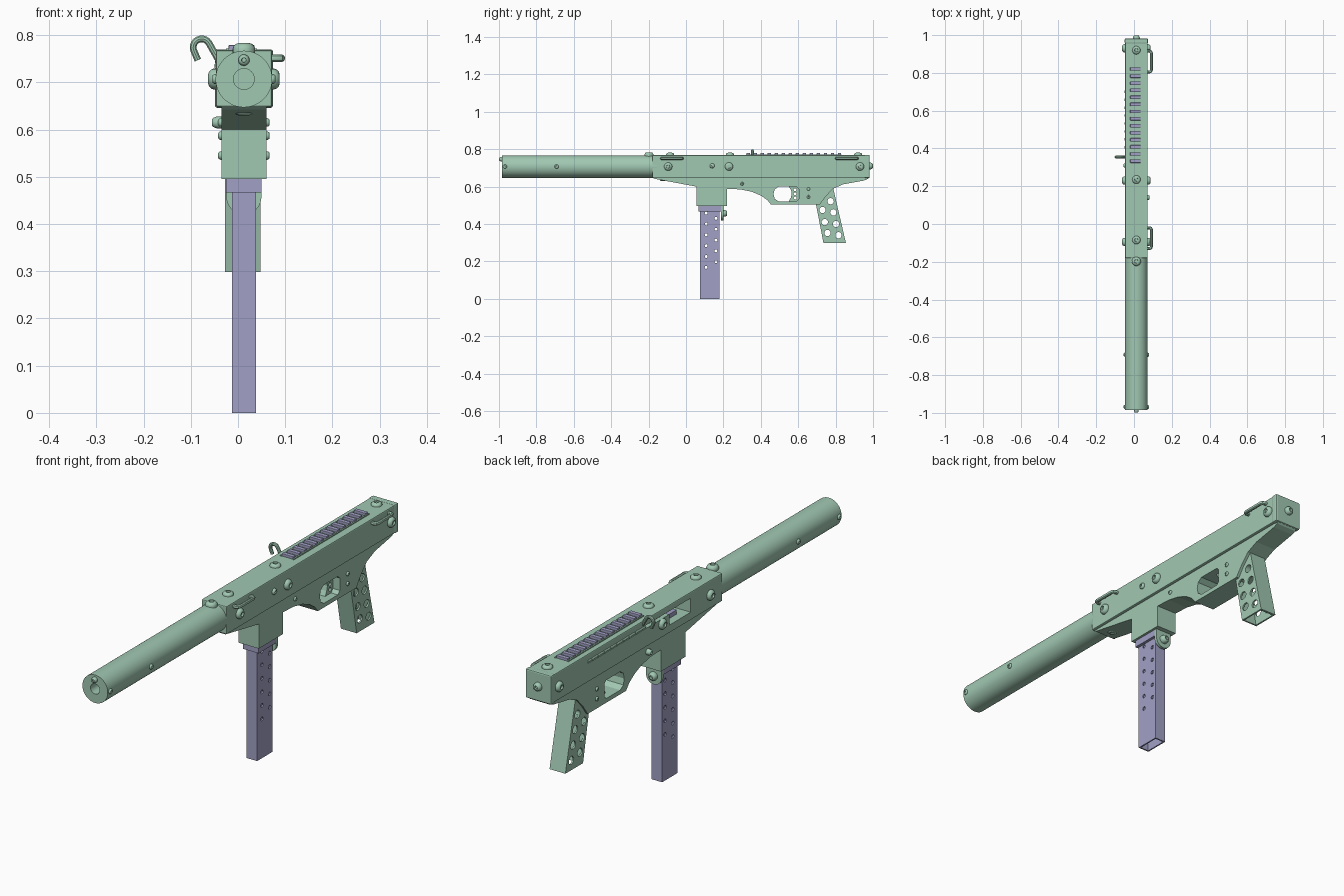
import bpy, bmesh, math
from mathutils import Vector

if "Cube" in bpy.data.objects:
    bpy.data.objects.remove(bpy.data.objects["Cube"])

CX = 0.0125   # the body axis is slightly right of centre
AZ = 0.707    # barrel axis height


def material(name, rgb):
    m = bpy.data.materials.new(name)
    lin = [((c / 255 + 0.055) / 1.055) ** 2.4 for c in rgb]
    m.diffuse_color = (*lin, 1)
    m.use_nodes = True
    m.node_tree.nodes["Principled BSDF"].inputs["Base Color"].default_value = m.diffuse_color
    return m


GREEN = material("soft green", (161, 200, 178))
PURPLE = material("soft purple", (161, 160, 197))


def make(name, bm, mat=GREEN):
    bmesh.ops.recalc_face_normals(bm, faces=bm.faces)
    me = bpy.data.meshes.new(name)
    bm.to_mesh(me)
    bm.free()
    ob = bpy.data.objects.new(name, me)
    bpy.context.collection.objects.link(ob)
    me.materials.append(mat)
    return ob


def activate(ob):
    bpy.ops.object.select_all(action='DESELECT')
    ob.select_set(True)
    bpy.context.view_layer.objects.active = ob


def smooth(ob):
    activate(ob)
    bpy.ops.object.shade_smooth_by_angle(angle=math.radians(35))
    return ob


def prism(name, pts, x0, x1, mat=GREEN):
    """Side profile in (y, z) extruded across x."""
    bm = bmesh.new()
    f = bm.faces.new([bm.verts.new((x0, y, z)) for y, z in pts])
    r = bmesh.ops.extrude_face_region(bm, geom=[f])
    bmesh.ops.translate(bm, vec=(x1 - x0, 0, 0),
                        verts=[v for v in r['geom'] if isinstance(v, bmesh.types.BMVert)])
    return make(name, bm, mat)


def box(name, x0, x1, y0, y1, z0, z1, mat=GREEN, bevel=0):
    ob = prism(name, [(y0, z0), (y1, z0), (y1, z1), (y0, z1)], x0, x1, mat)
    if bevel:
        activate(ob)
        m = ob.modifiers.new("bevel", 'BEVEL')
        m.width, m.segments = bevel, 2
        bpy.ops.object.modifier_apply(modifier="bevel")
    return ob


def lathe(name, base, axis, prof, n=24, mat=GREEN):
    """Revolve (radius, height) pairs around an axis starting at base."""
    bm = bmesh.new()
    q = Vector(axis).to_track_quat('Z', 'Y')
    rings = [[bm.verts.new(Vector(base) + q @ Vector((r * math.cos(2 * math.pi * i / n),
              r * math.sin(2 * math.pi * i / n), h))) for i in range(n)] for r, h in prof]
    for a, b in zip(rings, rings[1:]):
        for i in range(n):
            bm.faces.new((a[i], a[(i + 1) % n], b[(i + 1) % n], b[i]))
    bm.faces.new(rings[0])
    bm.faces.new(rings[-1])
    return smooth(make(name, bm, mat))


def rod(name, base, axis, r, h, n=24, mat=GREEN):
    return lathe(name, base, axis, [(r, 0), (r, h)], n, mat)


def bolt(name, base, axis, r=0.021, h=0.014):
    """Washer, domed head and a hex-like socket dip."""
    return lathe(name, base, axis, [(r, -0.004), (r, h * .3), (r * .92, h * .6), (r * .72, h * .9),
                                    (r * .5, h), (r * .42, h), (r * .38, h * .55)], 20)


def tube(name, pts, r, mat=GREEN):
    cu = bpy.data.curves.new(name, 'CURVE')
    cu.dimensions = '3D'
    cu.bevel_depth, cu.bevel_resolution, cu.use_fill_caps = r, 3, True
    sp = cu.splines.new('POLY')
    sp.points.add(len(pts) - 1)
    for p, c in zip(sp.points, pts):
        p.co = (*c, 1)
    ob = bpy.data.objects.new(name, cu)
    bpy.context.collection.objects.link(ob)
    activate(ob)
    bpy.ops.object.convert(target='MESH')
    ob = bpy.context.object
    ob.data.materials.clear()
    ob.data.materials.append(mat)
    return smooth(ob)


def cut(ob, cutters):
    for c in cutters:
        activate(ob)
        m = ob.modifiers.new("cut", 'BOOLEAN')
        m.operation, m.solver, m.object = 'DIFFERENCE', 'EXACT', c
        bpy.ops.object.modifier_apply(modifier="cut")
        bpy.data.objects.remove(c)
    return ob


# Barrel shroud with bore
barrel = rod("barrel_shroud", (CX, -0.985, AZ), (0, 1, 0), 0.06, 0.83, 48)
cut(barrel, [rod("bore", (CX, -1.1, AZ), (0, 1, 0), 0.022, 0.5, 32)])
smooth(barrel)

# Upper receiver with side port and handle slot
upper = box("upper_receiver", -0.047, 0.072, -0.18, 0.98, 0.648, 0.768, bevel=0.004)
cut(upper, [box("port", -0.1, 0.045, 0.035, 0.18, 0.682, 0.742),
            box("slot", -0.1, -0.03, 0.18, 0.73, 0.728, 0.742)])
box("port_magazine_lip", -0.012, 0.037, 0.08, 0.178, 0.67, 0.70, PURPLE)
rod("breech_bolt", (CX, 0.02, 0.716), (0, 1, 0), 0.017, 0.08, 20)
box("rear_cap", -0.049, 0.074, 0.955, 0.982, 0.646, 0.770, bevel=0.005)

# Lower receiver with magazine well and trigger opening
lower = prism("lower_receiver", [
    (-0.18, 0.65), (-0.17, 0.642), (0.055, 0.60), (0.055, 0.495), (0.22, 0.495), (0.22, 0.588),
    (0.29, 0.585), (0.35, 0.573), (0.40, 0.552), (0.435, 0.528), (0.455, 0.503), (0.715, 0.503),
    (0.745, 0.545), (0.785, 0.588), (0.84, 0.612), (0.95, 0.632), (0.97, 0.64), (0.98, 0.65)], -0.035, 0.06)
cut(lower, [prism("opening", [
    (0.468, 0.56), (0.474, 0.585), (0.495, 0.6), (0.59, 0.6), (0.603, 0.588), (0.603, 0.535),
    (0.59, 0.521), (0.495, 0.521), (0.474, 0.535)], -0.1, 0.1)])

# Trigger with three lightening holes
trigger = prism("trigger", [(0.548, 0.605), (0.562, 0.58), (0.565, 0.56), (0.56, 0.54), (0.548, 0.518),
                            (0.61, 0.518), (0.61, 0.605)], -0.003, 0.028)
cut(trigger, [rod("hole", (-0.1, 0.583, z), (1, 0, 0), 0.008, 0.2, 16) for z in (0.539, 0.561, 0.583)])

# Hollow raked grip with round holes
grip = prism("grip", [(0.69, 0.53), (0.735, 0.298), (0.855, 0.298), (0.787, 0.592), (0.72, 0.56)], -0.027, 0.048)
cut(grip, [prism("hollow", [(0.705, 0.50), (0.745, 0.28), (0.849, 0.28), (0.795, 0.52)], -0.02, 0.041)])
cut(grip, [rod("hole", (-0.1, y, z), (1, 0, 0), 0.017, 0.2) for y, z in (
    (0.773, 0.522), (0.73, 0.475), (0.788, 0.462), (0.742, 0.41),
    (0.802, 0.40), (0.756, 0.352), (0.815, 0.34))])

# Magazine with collar and side holes
mag = box("magazine", -0.013, 0.038, 0.075, 0.18, 0, 0.50, PURPLE)
cut(mag, [box("hollow", -0.007, 0.032, 0.081, 0.174, -0.1, 0.49)])
cut(mag, [rod("hole", (-0.1, y, z0 - 0.058 * i), (1, 0, 0), 0.008, 0.2, 14)
          for y, z0, n in ((0.108, 0.458, 6), (0.16, 0.43, 5)) for i in range(n)])
collar = box("magazine_collar", -0.025, 0.05, 0.068, 0.187, 0.467, 0.497, PURPLE)
cut(collar, [box("hollow", -0.008, 0.033, 0.08, 0.175, 0.4, 0.488)])

# Magazine catch: round-bottomed plate with a knob
rod("catch_disc", (CX, 0.188, 0.457), (0, 1, 0), 0.037, 0.012, 32)
box("catch_plate", CX - 0.037, CX + 0.037, 0.188, 0.2, 0.457, 0.50)
bolt("catch_knob", (CX, 0.2, 0.457), (0, 1, 0), 0.018, 0.02)

# Top rail with cross bars
for x in (-0.022, 0.037):
    box("rail_side", x - 0.003, x + 0.003, 0.32, 0.832, 0.766, 0.772)
for i in range(14):
    y = 0.333 + 0.0375 * i
    box("rail_bar", -0.02, 0.035, y - 0.009, y + 0.009, 0.766, 0.779, PURPLE, bevel=0.002)

# Domed bolts on both sides, top and underside
for side, x in ((1, 0.072), (-1, -0.047)):
    for y in (-0.095, 0.23, 0.93):
        bolt("side_bolt", (x, y, AZ), (side, 0, 0), 0.022, 0.016)
    for y in (-0.968, -0.692):
        bolt("barrel_side_bolt", (CX + side * 0.058, y, AZ), (side, 0, 0), 0.011, 0.009)
    lx = CX + side * 0.0475
    for y, z in ((0.30, 0.615), (0.655, 0.587), (0.655, 0.545)):
        bolt("lower_pin", (lx, y, z), (side, 0, 0), 0.009, 0.007)
bolt("small_side_bolt", (0.072, 0.14, 0.711), (1, 0, 0), 0.013, 0.01)
bolt("selector", (-0.035, 0.31, 0.615), (-1, 0, 0), 0.013, 0.02)
for y in (-0.085, 0.235, 0.92):
    bolt("top_bolt", (CX, y, 0.768), (0, 0, 1), 0.022, 0.013)
bolt("barrel_top_bolt", (CX, -0.198, 0.766), (0, 0, 1), 0.024, 0.017)
for y in (-0.12, 0.93):
    bolt("bottom_bolt", (CX, y, 0.644), (0, 0, -1), 0.022, 0.014)
bolt("rear_bolt", (CX, 0.981, AZ + 0.003), (0, 1, 0), 0.018, 0.018)
bolt("muzzle_bolt", (CX, -0.985, 0.747), (0, -1, 0), 0.012, 0.014)

# Sling loops on the right side
for y0, y1 in ((-0.13, -0.02), (0.805, 0.915)):
    z = 0.751
    tube("sling_loop", [(0.06, y0, z), (0.082, y0, z), (0.089, y0 + 0.003, z), (0.092, y0 + 0.01, z),
                        (0.092, y1 - 0.01, z), (0.089, y1 - 0.003, z), (0.082, y1, z), (0.06, y1, z)], 0.008)

# Cocking handle hook and ribbed sliding rod on the left
hook = [(-0.02, 0.355, 0.722), (-0.04, 0.355, 0.745)]
for i in range(11):
    a = math.radians(30 + 17 * i)
    hook.append((-0.077 + 0.018 * math.cos(a), 0.355, 0.774 + 0.018 * math.sin(a)))
hook.append((-0.085, 0.355, 0.747))
tube("cocking_handle", hook, 0.0075)
rod("slide_rod", (-0.042, 0.34, 0.735), (0, 1, 0), 0.0065, 0.39, 14)
for i in range(8):
    rod("slide_rib", (-0.042, 0.40 + 0.042 * i, 0.735), (0, 1, 0), 0.0085, 0.012, 14)
